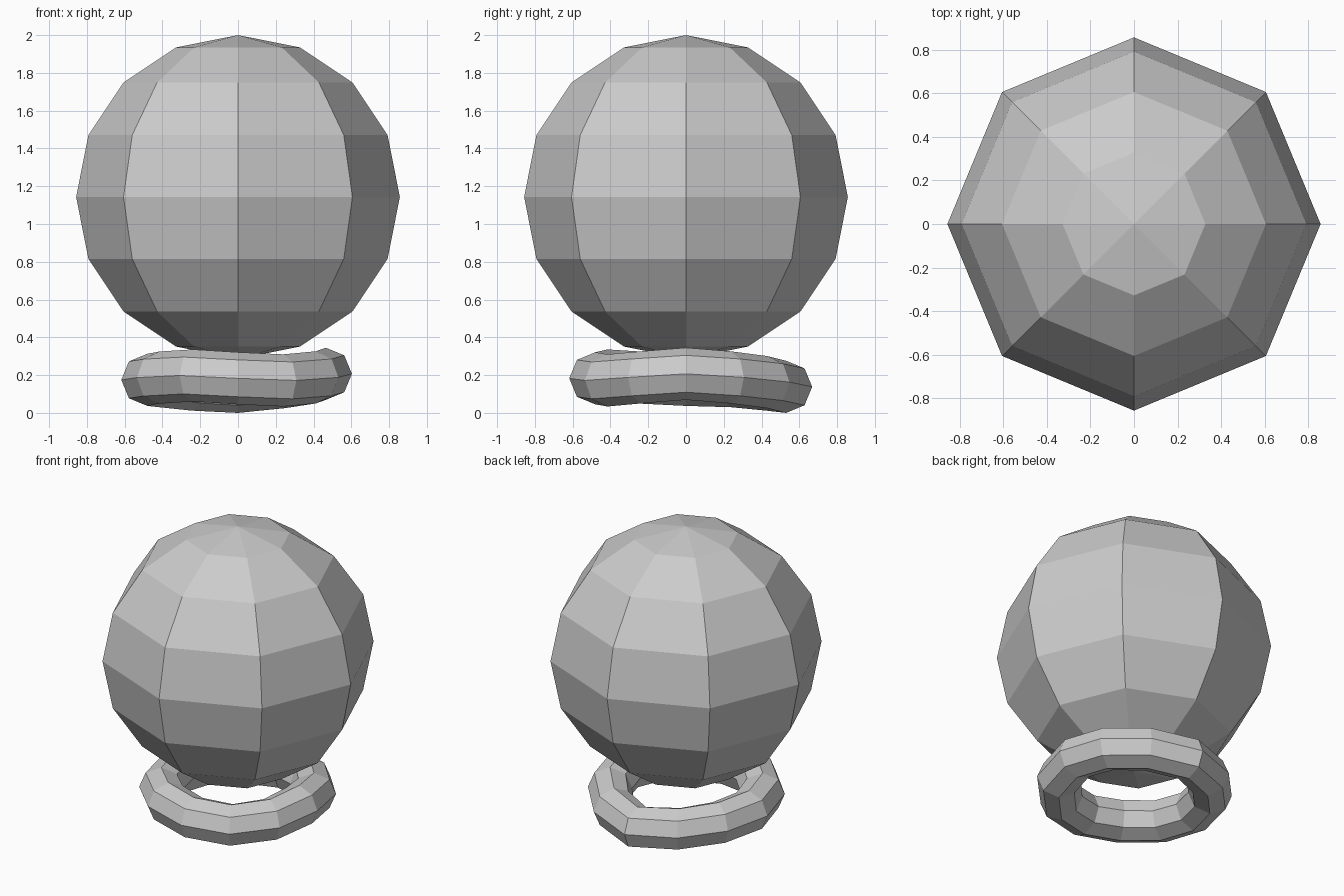
import bpy, bmesh
from math import sin, cos, tau

if "Cube" in bpy.data.objects:
    bpy.data.objects.remove(bpy.data.objects["Cube"])

# Ball: low-poly sphere
bpy.ops.mesh.primitive_uv_sphere_add(segments=8, ring_count=8, radius=0.857, location=(0, 0, 1.143))
bpy.context.object.name = "ball"

# Base ring: hand-bent torus, (core radius, core height) every 30 degrees from +x
CORE = [(0.465, 0.207), (0.475, 0.188), (0.495, 0.163), (0.53, 0.138),
        (0.49, 0.15), (0.48, 0.168), (0.48, 0.175), (0.48, 0.187),
        (0.48, 0.198), (0.48, 0.183), (0.48, 0.172), (0.475, 0.188)]
SIDES, TUBE = 8, 0.138

bm = bmesh.new()
rings = []
for i, (radius, height) in enumerate(CORE):
    a = tau * i / len(CORE)
    ring = []
    for j in range(SIDES):
        b = tau * j / SIDES
        r = radius + TUBE * cos(b)
        ring.append(bm.verts.new((r * cos(a), r * sin(a), height + TUBE * sin(b))))
    rings.append(ring)
for i, ring in enumerate(rings):
    nxt = rings[(i + 1) % len(rings)]
    for j in range(SIDES):
        k = (j + 1) % SIDES
        bm.faces.new((ring[j], nxt[j], nxt[k], ring[k]))
bmesh.ops.recalc_face_normals(bm, faces=bm.faces)
mesh = bpy.data.meshes.new("base_ring")
bm.to_mesh(mesh)
bm.free()
bpy.context.collection.objects.link(bpy.data.objects.new("base_ring", mesh))
